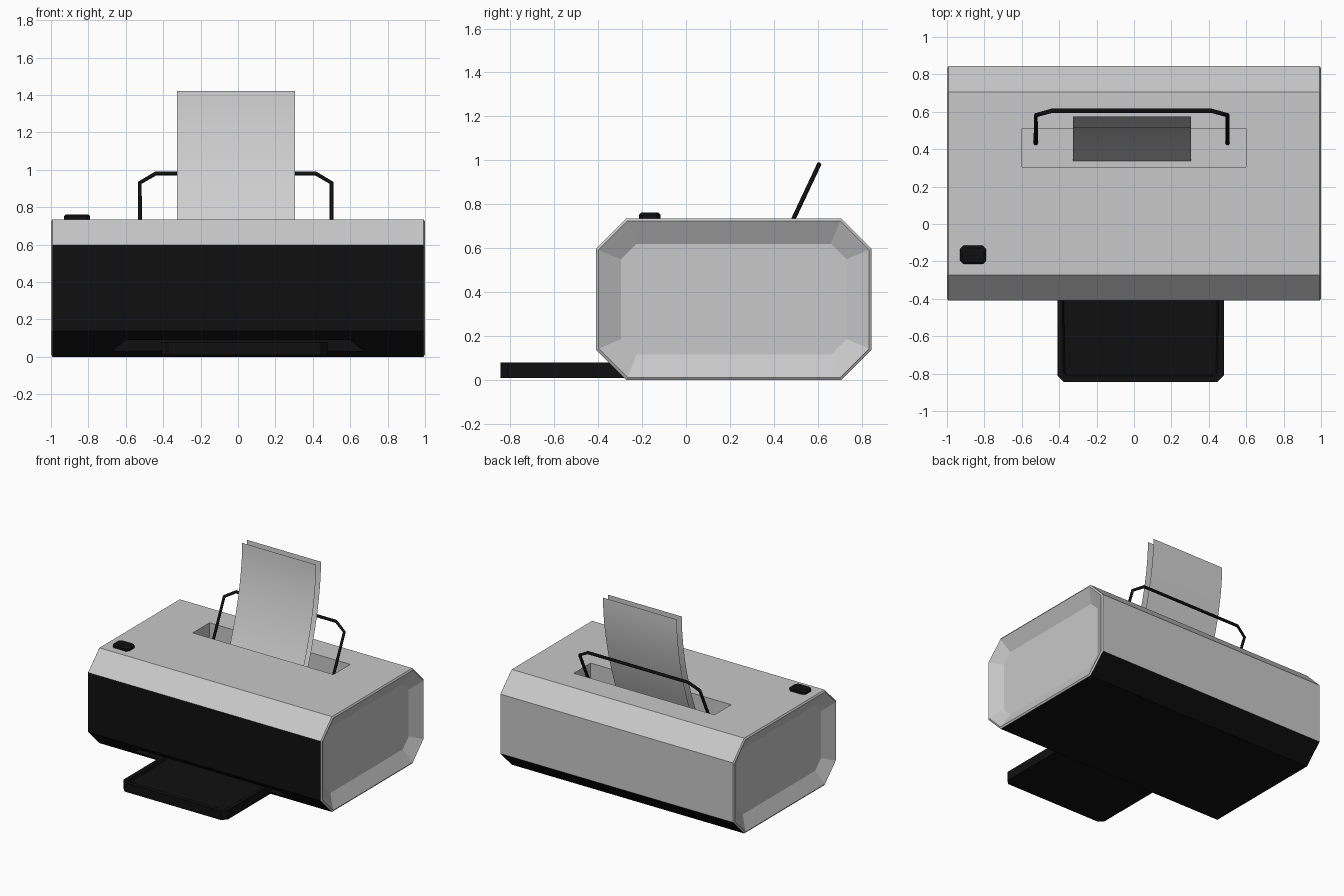
import bpy
import bmesh

if "Cube" in bpy.data.objects:
    bpy.data.objects.remove(bpy.data.objects["Cube"])


def material(name, rgb, rough=0.6):
    m = bpy.data.materials.new(name)
    m.use_nodes = True
    m.diffuse_color = (*rgb, 1)
    node = m.node_tree.nodes["Principled BSDF"]
    node.inputs["Base Color"].default_value = (*rgb, 1)
    node.inputs["Roughness"].default_value = rough
    return m


GREY = material("light grey plastic", (0.58, 0.58, 0.58))
BLACK = material("black plastic", (0.005, 0.005, 0.005))
PAPER = material("white paper", (0.64, 0.64, 0.64))


def finish(bm, name, *mats):
    bmesh.ops.recalc_face_normals(bm, faces=bm.faces)
    mesh = bpy.data.meshes.new(name)
    bm.to_mesh(mesh)
    bm.free()
    obj = bpy.data.objects.new(name, mesh)
    bpy.context.collection.objects.link(obj)
    for m in mats:
        mesh.materials.append(m)
    return obj


def loft(rings):
    """Skin a list of point loops and cap both ends."""
    bm = bmesh.new()
    loops = [[bm.verts.new(p) for p in ring] for ring in rings]
    n = len(loops[0])
    for a, b in zip(loops, loops[1:]):
        for i in range(n):
            j = (i + 1) % n
            bm.faces.new((a[i], a[j], b[j], b[i]))
    bm.faces.new(loops[0])
    bm.faces.new(loops[-1])
    return bm


def chamfered(u0, u1, v0, v1, c):
    """Rectangle with cut corners."""
    return [(u0 + c, v0), (u1 - c, v0), (u1, v0 + c), (u1, v1 - c),
            (u1 - c, v1), (u0 + c, v1), (u0, v1 - c), (u0, v0 + c)]


def body_ring(x, d):
    pts = chamfered(-0.41 + d, 0.845 - d, d, 0.735 - d, 0.138 - 0.586 * d)
    return [(x, y, z) for y, z in pts]


def cut(target, cutter):
    cutter.hide_render = True
    mod = target.modifiers.new("cut", "BOOLEAN")
    mod.operation = "DIFFERENCE"
    mod.solver = "EXACT"
    mod.object = cutter
    bpy.context.view_layer.objects.active = target
    bpy.ops.object.modifier_apply(modifier=mod.name)
    bpy.data.objects.remove(cutter)


# Casing: chamfered section with dished side panels
ends = [(0.945, 0.115), (1.0, 0.012), (0.992, 0.0)]
rings = [body_ring(-x, d) for x, d in ends]
rings += [body_ring(x, d) for x, d in reversed(ends)]
casing = finish(loft(rings), "casing", GREY, BLACK)

# Paper feed slot in the top
slot = [(-0.6, 0.305), (0.6, 0.305), (0.6, 0.51), (-0.6, 0.51)]
cut(casing, finish(loft([[(x, y, z) for x, y in slot] for z in (0.61, 0.9)]),
                   "slot_cutter", GREY))

# Paper outlet low on the front
outlet = [(-0.67, 0.03), (0.67, 0.03), (0.6, 0.09), (-0.6, 0.09)]
cut(casing, finish(loft([[(x, y, z) for x, z in outlet] for y in (-0.6, -0.2)]),
                   "outlet_cutter", GREY))

# Black front, underside and outlet; the rest stays grey
for f in casing.data.polygons:
    front = f.normal.y < -0.6 and f.center.y < -0.4 and abs(f.normal.x) < 0.8
    low = f.center.z < 0.14 and (abs(f.normal.x) < 0.8 or abs(f.center.x) < 0.9)
    f.material_index = int(front or low)

# Output tray with a shallow sunken top
tray_plan = [(-0.41, -0.2), (-0.41, -0.81), (-0.375, -0.845),
             (0.445, -0.845), (0.48, -0.81), (0.48, -0.2)]
bm = loft([[(x, y, z) for x, y in tray_plan] for z in (0.01, 0.08)])
bmesh.ops.recalc_face_normals(bm, faces=bm.faces)
top = [f for f in bm.faces if f.normal.z > 0.9]
bmesh.ops.inset_region(bm, faces=top, thickness=0.035)
bmesh.ops.inset_region(bm, faces=top, thickness=0.01, depth=-0.02)
finish(bm, "output_tray", BLACK)

# Power button with a softened top edge
levels = [(0.73, 0.0), (0.752, 0.0), (0.762, 0.012)]
finish(loft([[(x, y, z) for x, y in
              chamfered(-0.93 + d, -0.79 - d, -0.215 + d, -0.115 - d, 0.018)]
             for z, d in levels]), "power_button", BLACK)

# Wire paper support leaning back from the slot
wire = [(-0.525, 0.61), (-0.525, 0.93), (-0.44, 0.98),
        (0.415, 0.98), (0.5, 0.93), (0.5, 0.61)]
curve = bpy.data.curves.new("paper_support", "CURVE")
curve.dimensions = "3D"
curve.bevel_depth = 0.0115
curve.bevel_resolution = 1
curve.use_fill_caps = True
spline = curve.splines.new("POLY")
spline.points.add(len(wire) - 1)
for p, (x, z) in zip(spline.points, wire):
    p.co = (x, 0.49 + 0.47 * (z - 0.735), z, 1)
curve.materials.append(BLACK)
bpy.context.collection.objects.link(bpy.data.objects.new("paper_support", curve))

# Two sheets of paper, curving up out of the slot
STEPS = 12
for name, offset in (("front_sheet", 0.0), ("rear_sheet", 0.06)):
    bm = bmesh.new()
    rows = []
    for i in range(STEPS + 1):
        t = i / STEPS
        y = 0.336 + offset + 0.18 * (1 - (1 - t) ** 1.8)
        z = 0.612 + 0.81 * t
        rows.append([bm.verts.new((x, y, z)) for x in (-0.325, 0.305)])
    for a, b in zip(rows, rows[1:]):
        bm.faces.new((a[0], a[1], b[1], b[0]))
    sheet = finish(bm, name, PAPER)
    for f in sheet.data.polygons:
        f.use_smooth = True
